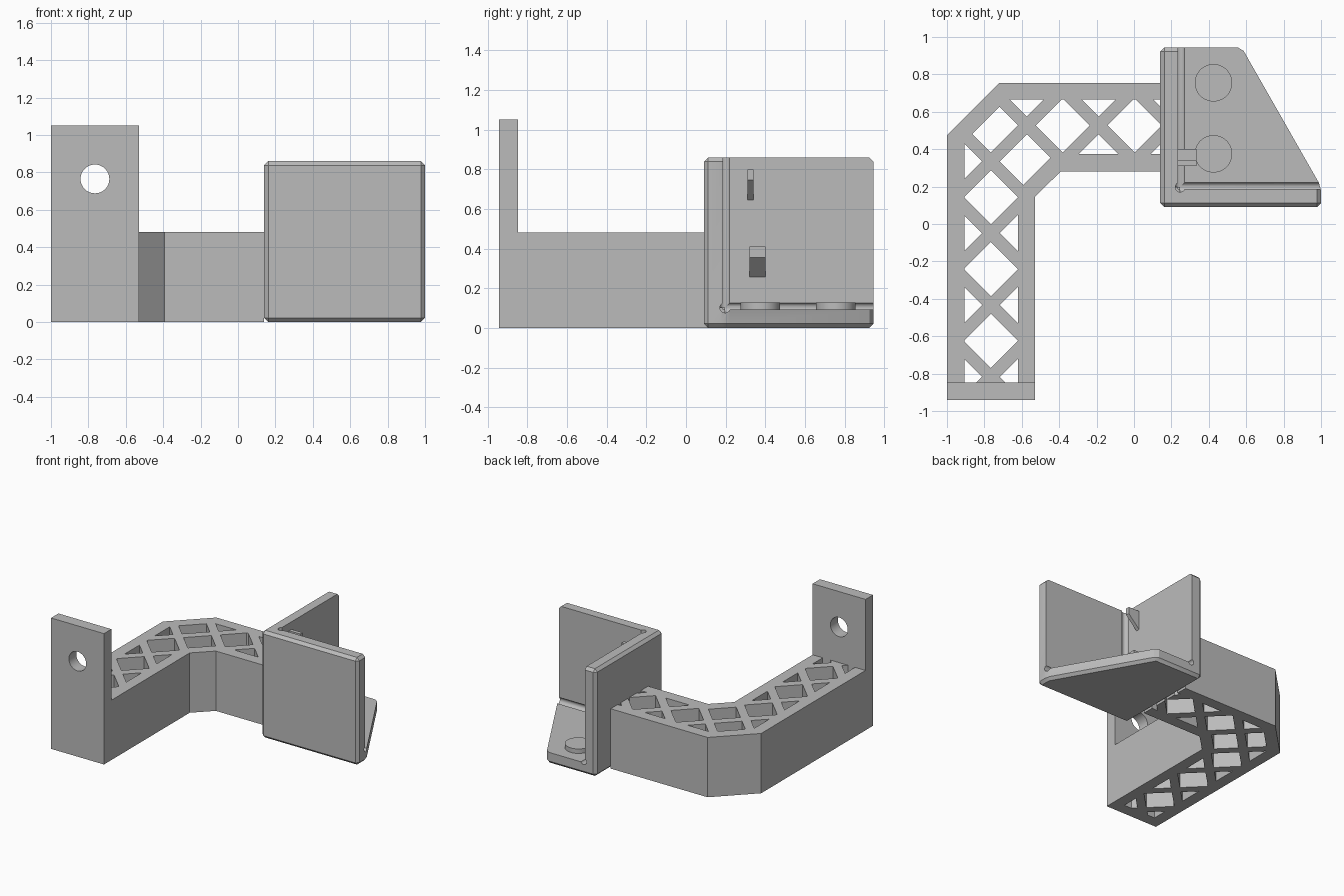
import bpy, bmesh, math
from mathutils import Matrix, Vector

if "Cube" in bpy.data.objects:
    bpy.data.objects.remove(bpy.data.objects["Cube"])

grey = bpy.data.materials.new("light_grey")
grey.diffuse_color = (0.5, 0.5, 0.5, 1)
grey.use_nodes = True
grey.node_tree.nodes["Principled BSDF"].inputs["Base Color"].default_value = grey.diffuse_color


def finish(name, bm):
    bmesh.ops.recalc_face_normals(bm, faces=bm.faces[:])
    me = bpy.data.meshes.new(name)
    bm.to_mesh(me)
    bm.free()
    ob = bpy.data.objects.new(name, me)
    bpy.context.collection.objects.link(ob)
    me.materials.append(grey)
    return ob


def add_prism(bm, pts, lo, hi, axis="z"):
    """Extrude a 2D outline along z, or an x-z outline along y."""
    place = (lambda p, h: (p[0], p[1], h)) if axis == "z" else (lambda p, h: (p[0], h, p[1]))
    face = bm.faces.new([bm.verts.new(place(p, lo)) for p in pts])
    ext = bmesh.ops.extrude_face_region(bm, geom=[face])
    move = Vector(place((0, 0), hi - lo))
    bmesh.ops.translate(bm, vec=move,
                        verts=[v for v in ext["geom"] if isinstance(v, bmesh.types.BMVert)])


def prism(name, pts, lo, hi, axis="z", bevel=0):
    bm = bmesh.new()
    add_prism(bm, pts, lo, hi, axis)
    if bevel:
        bmesh.ops.recalc_face_normals(bm, faces=bm.faces[:])
        bmesh.ops.bevel(bm, geom=bm.edges[:], offset=bevel, segments=1,
                        profile=0.5, affect="EDGES")
    return finish(name, bm)


def rect(x0, x1, y0, y1):
    return [(x0, y0), (x1, y0), (x1, y1), (x0, y1)]


def rod(name, centre, radius, length, axis="z", sides=32):
    turn = {"z": Matrix(), "x": Matrix.Rotation(math.pi / 2, 4, "Y"),
            "y": Matrix.Rotation(math.pi / 2, 4, "X")}[axis]
    bm = bmesh.new()
    bmesh.ops.create_cone(bm, cap_ends=True, segments=sides, radius1=radius,
                          radius2=radius, depth=length,
                          matrix=Matrix.Translation(centre) @ turn)
    return finish(name, bm)


def boolean(ob, other, op="DIFFERENCE"):
    """Apply a boolean and remove the helper."""
    mod = ob.modifiers.new("cut", "BOOLEAN")
    mod.operation, mod.object, mod.solver = op, other, "EXACT"
    deps = bpy.context.evaluated_depsgraph_get()
    deps.update()
    ob.data = bpy.data.meshes.new_from_object(ob.evaluated_get(deps))
    ob.modifiers.clear()
    bpy.data.objects.remove(other)


def smooth(ob):
    bpy.ops.object.select_all(action="DESELECT")
    ob.select_set(True)
    bpy.context.view_layer.objects.active = ob
    bpy.ops.object.shade_smooth_by_angle(angle=math.radians(30))


# Bent arm
arm = prism("lattice_arm", [(-1, -0.85), (-0.53, -0.85), (-0.53, 0.145), (-0.393, 0.28),
                            (0.14, 0.28), (0.14, 0.755), (-0.72, 0.755), (-1, 0.475)], 0, 0.48)

# Diagonal lattice openings, trimmed to leave the side walls
bm = bmesh.new()
pitch, half = 0.384, 0.145
for i in range(-6, 6):
    for j in range(-6, 6):
        u, v = -0.43 + pitch * (i + 0.5), -1.10 + pitch * (j + 0.5)
        x, y = (u + v) / 2, (u - v) / 2
        if -1.2 < x < 0.4 and -1.1 < y < 0.9:
            add_prism(bm, [(x - half, y), (x, y - half), (x + half, y), (x, y + half)], -0.1, 0.6)
cells = finish("lattice_cutter", bm)
cavity = prism("cavity_cutter", [(-0.907, -0.86), (-0.62, -0.86), (-0.62, 0.18), (-0.427, 0.373),
                                 (0.15, 0.373), (0.15, 0.665), (-0.68, 0.665), (-0.907, 0.438)],
               -0.05, 0.55)
boolean(cells, cavity, "INTERSECT")
boolean(arm, cells)

# Upright mounting plate with a bolt hole
plate = prism("mounting_plate", rect(-1, -0.53, -0.942, -0.848), 0, 1.05)
boolean(plate, rod("hole_cutter", (-0.765, -0.9, 0.765), 0.077, 0.4, "y", 48))
smooth(plate)

# Corner holder: chamfered block hollowed to two walls and a floor
holder = prism("corner_holder", [(0.14, 0.09), (1, 0.09), (1, 0.2), (0.575, 0.945), (0.14, 0.945)],
               0, 0.86, bevel=0.022)
boolean(holder, prism("inside_cutter", rect(0.236, 1.5, 0.186, 1.5), 0.092, 1.5))

# Relief grooves along the three inner edges
for axis, centre in (("z", (0.247, 0.197, 0.853)), ("x", (0.997, 0.197, 0.102)),
                     ("y", (0.247, 0.947, 0.102))):
    boolean(holder, rod("groove_cutter", centre, 0.026, 1.5, axis, 24))
smooth(holder)

# Raised round pads on the floor
for k, y in enumerate((0.375, 0.755)):
    smooth(rod("floor_pad_%d" % (k + 1), (0.425, y, 0.108), 0.1, 0.04, sides=48))

# Hooks on the side wall with sloped undersides
prism("lower_hook", [(0.23, 0.25), (0.335, 0.355), (0.335, 0.41), (0.23, 0.41)],
      0.32, 0.40, "y")
prism("upper_hook", [(0.23, 0.64), (0.335, 0.745), (0.335, 0.80), (0.23, 0.80)],
      0.31, 0.34, "y")
